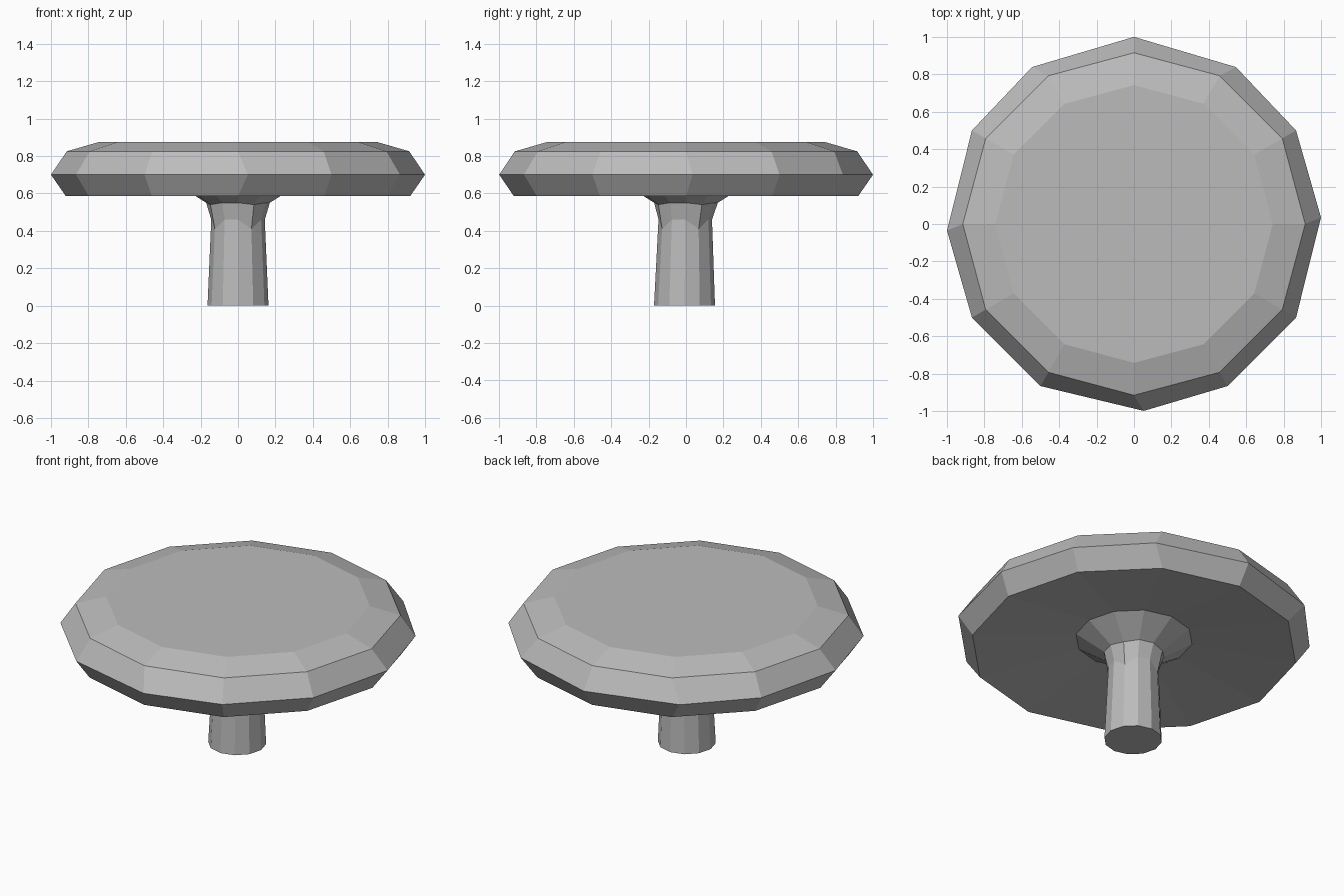
import bpy, bmesh
from math import sin, cos, radians

SIDES = 12

cube = bpy.data.objects.get("Cube")
if cube:
    bpy.data.objects.remove(cube, do_unlink=True)

stone = bpy.data.materials.new("stone grey")
stone.use_nodes = True
colour = (0.5, 0.5, 0.5, 1)
stone.diffuse_color = colour
stone.node_tree.nodes["Principled BSDF"].inputs["Base Color"].default_value = colour


def ring(radius, z, y=0.0, twist=None, drop=0.0):
    """Points of a twelve-sided ring; every third corner can hang lower."""
    points = []
    for i in range(SIDES):
        a = radians(i * 30 + (twist or {}).get(i, 0))
        dz = drop if i % 3 == 1 else 0
        points.append((radius * cos(a), y + radius * sin(a), z - dz))
    return points


def loft(name, rings, cap_start=False, cap_end=False):
    """Skin a list of rings into one flat-shaded object."""
    bm = bmesh.new()
    loops = [[bm.verts.new(p) for p in r] for r in rings]
    for low, high in zip(loops, loops[1:]):
        for i in range(SIDES):
            j = (i + 1) % SIDES
            bm.faces.new((low[i], low[j], high[j], high[i]))
    if cap_start:
        bm.faces.new(loops[0][::-1])
    if cap_end:
        bm.faces.new(loops[-1])
    mesh = bpy.data.meshes.new(name)
    bm.to_mesh(mesh)
    bm.free()
    mesh.materials.append(stone)
    obj = bpy.data.objects.new(name, mesh)
    bpy.context.collection.objects.link(obj)
    return obj


# Tabletop: hollowed underside, uneven widest rim, bevelled top
rim_twist = {0: 2, 2: -3, 4: 3, 6: 2, 9: 3}
loft("tabletop", [
    ring(0.33, 0.65),
    ring(0.92, 0.585),
    ring(1.0, 0.70, twist=rim_twist),
    ring(0.915, 0.825),
    ring(0.742, 0.875),
], cap_end=True)

# Pedestal: tapered column with a chipped neck flaring into the underside
loft("pedestal", [
    ring(0.163, 0.0, y=-0.008),
    ring(0.143, 0.46, y=-0.004, drop=0.05),
    ring(0.17, 0.55, drop=0.01),
    ring(0.33, 0.65),
], cap_start=True)
